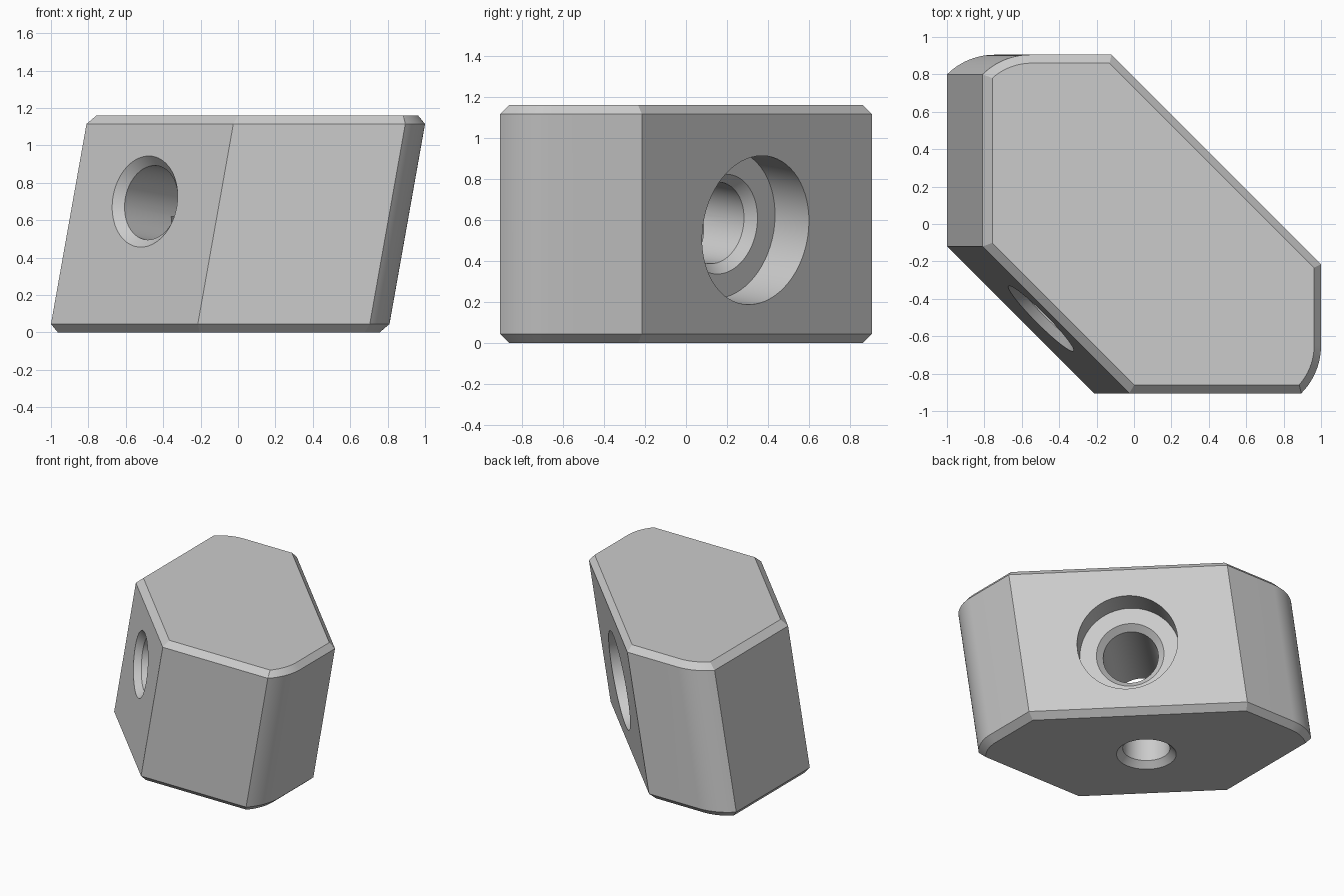
import bpy, bmesh
from math import sin, cos, asin, pi, radians, sqrt
from mathutils import Vector

HEIGHT, CHAMFER = 1.16, 0.045
LEAN = 0.1776            # sideways drift per unit of height
FRONT_SUM, BACK_SUM = -1.025, 0.69   # the diagonal faces: u + v = const

if "Cube" in bpy.data.objects:
    bpy.data.objects.remove(bpy.data.objects["Cube"])

grey = bpy.data.materials.new("plain grey")
grey.use_nodes = True
grey.diffuse_color = (0.6, 0.6, 0.6, 1)
grey.node_tree.nodes["Principled BSDF"].inputs["Base Color"].default_value = grey.diffuse_color


def drift(z):
    return (z - HEIGHT / 2) * LEAN


def outline(inset):
    """Hexagonal section, symmetric about u = v, with two part-rounded corners."""
    h, r = 0.905 - inset, 0.361 - inset
    q, p = FRONT_SUM + inset * sqrt(2), BACK_SUM - inset * sqrt(2)
    cx, cy, steps = 0.544, -0.65, 14
    sweep = asin((h + cy) / r)
    arc = [(cx + r * cos(a), cy + r * sin(a))
           for a in (-sweep * (1 - i / steps) for i in range(steps + 1))]
    half = [(q + h, -h)] + arc + [(h, p - h)]
    return half + [(v, u) for u, v in reversed(half)]


def loft(name, rings):
    """Closed solid skinned over a stack of rings."""
    bm = bmesh.new()
    loops = [[bm.verts.new(co) for co in ring] for ring in rings]
    n = len(loops[0])
    for a, b in zip(loops, loops[1:]):
        for i in range(n):
            j = (i + 1) % n
            bm.faces.new((a[i], a[j], b[j], b[i]))
    bm.faces.new(loops[0])
    bm.faces.new(loops[-1])
    bmesh.ops.recalc_face_normals(bm, faces=bm.faces)
    mesh = bpy.data.meshes.new(name)
    bm.to_mesh(mesh)
    bm.free()
    mesh.materials.append(grey)
    obj = bpy.data.objects.new(name, mesh)
    bpy.context.scene.collection.objects.link(obj)
    return obj


def bore_cutter(name, start, axis, steps, sides=64):
    """Turned cutter: (radius, depth) steps along an axis."""
    turn = axis.to_track_quat('Z', 'Y')
    return loft(name, [[start + turn @ Vector((r * cos(2 * pi * i / sides),
                                               r * sin(2 * pi * i / sides), d))
                        for i in range(sides)] for r, d in steps])


# Leaning body with chamfered ends
levels = [(0, CHAMFER), (CHAMFER, 0), (HEIGHT - CHAMFER, 0), (HEIGHT, CHAMFER)]
body = loft("clamp_block", [[(u + drift(z), v, z) for u, v in outline(inset)]
                            for z, inset in levels])

# Counterbored hole square to the diagonal faces
inward = Vector((-1, -1, LEAN)).normalized()
length = (BACK_SUM - FRONT_SUM) / sqrt(2 + LEAN ** 2)
middle = Vector((drift(0.625) + (BACK_SUM + FRONT_SUM) / 4,
                 (BACK_SUM + FRONT_SUM) / 4, 0.625))
main_cutter = bore_cutter("main_bore_cutter", middle - inward * length / 2, inward, [
    (0.365, -0.2), (0.365, 0.235), (0.245, 0.235), (0.2, 0.283),
    (0.2, length - 0.048), (0.295, length + 0.052)])

# Countersunk hole rising from the base into the bore
base_centre = Vector((drift(0) - 0.084, -0.084, 0))
base_cutter = bore_cutter("base_hole_cutter", base_centre, Vector((0, 0, 1)), [
    (0.266, -0.05), (0.17, 0.046), (0.17, 0.62)])

# Cut the holes and shade
bpy.ops.object.select_all(action='DESELECT')
body.select_set(True)
bpy.context.view_layer.objects.active = body
for cutter in (main_cutter, base_cutter):
    cutter.hide_render = True
    cut = body.modifiers.new(cutter.name, 'BOOLEAN')
    cut.operation, cut.solver, cut.object = 'DIFFERENCE', 'EXACT', cutter
    bpy.ops.object.modifier_apply(modifier=cut.name)
    bpy.data.objects.remove(cutter)
bpy.ops.object.shade_smooth_by_angle(angle=radians(25))
